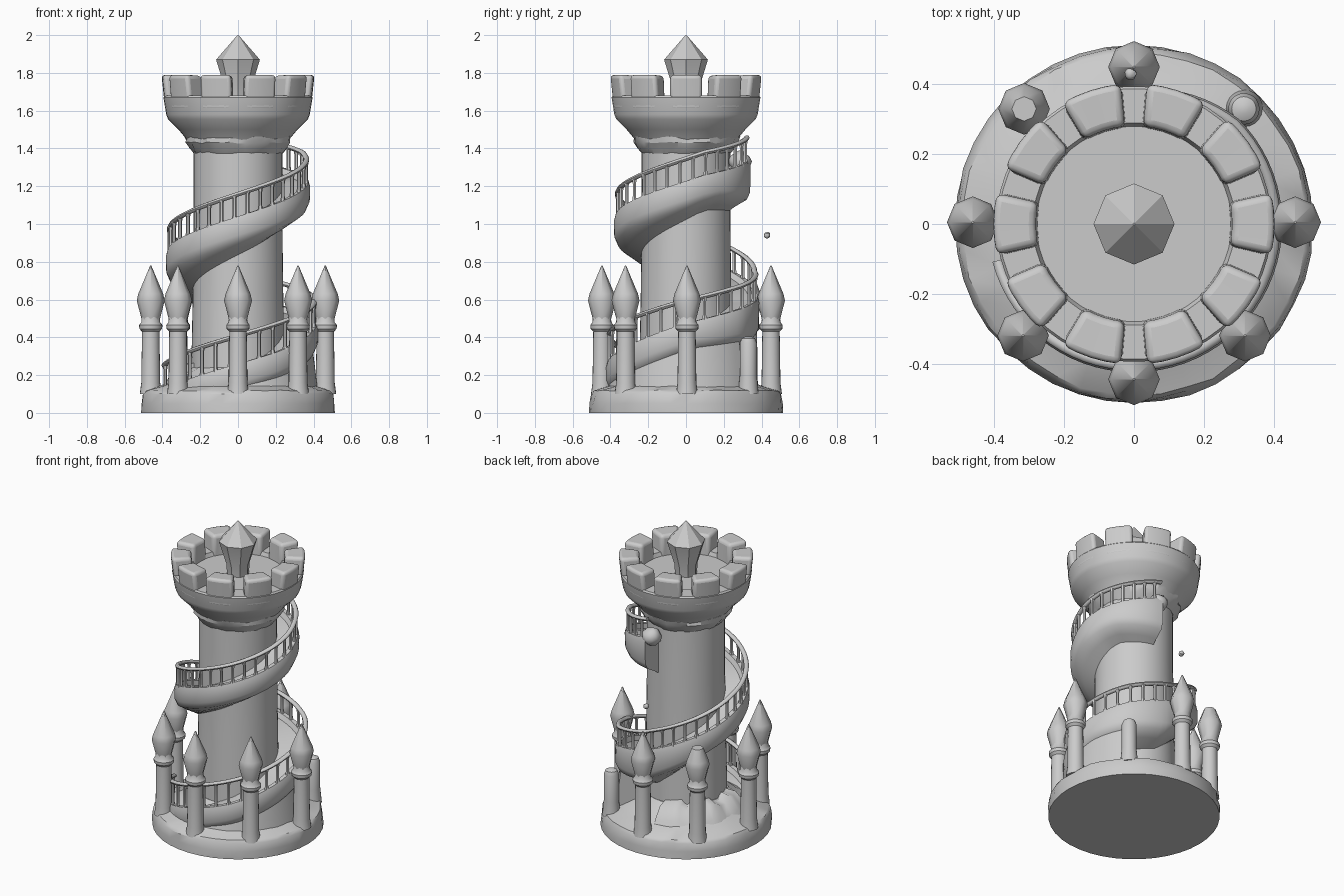
import bpy
import bmesh
import random
from math import sin, cos, radians, pi
from mathutils import Vector

random.seed(4)
if "Cube" in bpy.data.objects:
    bpy.data.objects.remove(bpy.data.objects["Cube"], do_unlink=True)

stone = bpy.data.materials.new("pale grey stone")
stone.use_nodes = True
STONE_COLOUR = (0.6, 0.6, 0.6, 1)
stone.diffuse_color = STONE_COLOUR
stone.node_tree.nodes["Principled BSDF"].inputs["Base Color"].default_value = STONE_COLOUR


def finish(name, bm, angle=35, bevel=0):
    """Turn a bmesh into a shaded stone object."""
    bmesh.ops.recalc_face_normals(bm, faces=bm.faces)
    mesh = bpy.data.meshes.new(name)
    bm.to_mesh(mesh)
    bm.free()
    mesh.materials.append(stone)
    ob = bpy.data.objects.new(name, mesh)
    bpy.context.collection.objects.link(ob)
    bpy.ops.object.select_all(action='DESELECT')
    ob.select_set(True)
    bpy.context.view_layer.objects.active = ob
    bpy.ops.object.shade_smooth_by_angle(angle=radians(angle))
    if bevel:
        mod = ob.modifiers.new("worn edges", 'BEVEL')
        mod.width, mod.segments = bevel, 3


def polar(r, deg, z):
    return Vector((r * cos(radians(deg)), r * sin(radians(deg)), z))


def loft(bm, rings):
    """Bridge equal rings of points and cap both ends."""
    vs = [[bm.verts.new(p) for p in ring] for ring in rings]
    n = len(vs[0])
    for a, b in zip(vs, vs[1:]):
        for j in range(n):
            k = (j + 1) % n
            bm.faces.new((a[j], a[k], b[k], b[j]))
    bm.faces.new(vs[0])
    bm.faces.new(vs[-1])


def lathe(name, profile, sides=48, x=0, y=0, angle=35, rough=0):
    """Revolve (radius, height) pairs into a capped solid."""
    bm = bmesh.new()
    rings = []
    for r, z in profile:
        ring = []
        for i in range(sides):
            j = random.uniform(-rough, rough) if z > 0 else 0
            ring.append(polar(r + j, 360 * i / sides, z + j / 2) + Vector((x, y, 0)))
        rings.append(ring)
    loft(bm, rings)
    finish(name, bm, angle)


def lump(name, centre, radius):
    """Irregular rounded stone."""
    bm = bmesh.new()
    bmesh.ops.create_icosphere(bm, subdivisions=2, radius=radius)
    for v in bm.verts:
        v.co = v.co * random.uniform(.85, 1.1) + Vector(centre)
    finish(name, bm, 40)


# Round plinth with a worn mound
lathe("plinth", [(.513, 0), (.512, .05), (.505, .1), (.493, .118), (.4, .145),
                 (.31, .19), (.25, .24)], 40, rough=.005)

# Tower shaft
lathe("tower_shaft", [(.25, .1), (.24, .6), (.235, 1.0), (.235, 1.42)], 48)

# Flared crown with a rough corbel ring and shallow floor
lathe("corbel_ring", [(.23, 1.37), (.255, 1.40), (.275, 1.43), (.28, 1.46), (.25, 1.49)],
      40, angle=20, rough=.009)
lathe("crown", [(.23, 1.38), (.265, 1.44), (.315, 1.5), (.37, 1.555), (.38, 1.58),
                (.395, 1.67), (.388, 1.68), (.29, 1.68), (.28, 1.655)], 50)

# Ten battlement blocks
for k in range(10):
    bm = bmesh.new()
    rings = []
    for step in range(5):
        u = step / 2 - 1
        low, high = 36 * k + 13.5 * u, 36 * k + 12.5 * u
        rings.append([polar(.275, low, 1.6), polar(.385, low, 1.6),
                      polar(.405, high, 1.79), polar(.282, high, 1.785)])
    loft(bm, rings)
    finish("battlement_%d" % (k + 1), bm, 40, .02)

# Central faceted spire
lathe("roof_spire", [(.065, 1.6), (.07, 1.72), (.116, 1.87), (.003, 2.0)], 8, angle=15)


# Ring of pillars with faceted finials; one is broken short, one is blunt
def pillar(name, x, y, top):
    if top < .5:
        lathe(name, [(.055, .1), (.045, .2), (.045, .37), (.035, .395), (.015, .405)], 20, x, y)
        return
    lathe(name + "_post", [(.058, .1), (.05, .16), (.046, .43), (.06, .445), (.062, .465),
                           (.05, .48), (.047, .52)], 20, x, y)
    tip = .035 if top < .75 else .003
    lathe(name + "_finial", [(.047, .49), (.074, .595), (.066, .63), (tip, top)],
          8, x, y, angle=50)


pillar("front_pillar", 0, -.445, .78)
pillar("back_pillar", 0, .45, .78)
for side, s in (("left", 1), ("right", -1)):
    pillar(side + "_pillar", s * .462, .005, .78)
    pillar("front_" + side + "_pillar", s * .318, -.32, .78)
    pillar("back_" + side + "_pillar", s * .315, .33, .40 if s > 0 else .71)

# Spiral ramp: heading in degrees sets radius, rail height, post height and depth
START, END = -165, 440


def ramp_radius(t):
    if t < 90:
        return .425 - .04 * max(0, t - 45) / 45
    return .382 - .035 * max(0, t - 360) / 80


def rail_height(t):
    if t > 375:
        return 1.389 + .08 * (t - 375) / 65
    dip = .035 * max(0, 1 - abs(t - 85) / 90)
    return .42 + .75 * (t + 90) / 360 - dip


def post_height(t):
    return .13 + .03 * min(1, max(0, -t / 60))


def ramp_sag(t):
    return .06 * max(0, 1 - abs(t - 80) / 70) + .07 * max(0, t - 390) / 50


steps = range(START, END + 1, 5)
bm = bmesh.new()
rings = []
for t in steps:
    r, z, sag = ramp_radius(t), rail_height(t) - post_height(t), ramp_sag(t)
    section = [(.2, -.03), (r - .05, -.03), (r - .035, 0), (r - .008, 0), (r, -.03),
               (r - .002, -.1 - sag), (r - .02, -.14 - sag), (r - .08, -.175 - sag),
               (.2, -.22 - sag)]
    rings.append([polar(a, t, max(z + b, .08 + a * .01)) for a, b in section])
loft(bm, rings)
finish("spiral_ramp", bm, 40)

# Battered wall beneath the lowest turn
bm = bmesh.new()
rings = []
for t in range(-125, 46, 5):
    r, top = ramp_radius(t), max(rail_height(t) - .22, .14)
    rings.append([polar(.2, t, .1), polar(r, t, .1), polar(r - .035, t, top), polar(.2, t, top)])
loft(bm, rings)
finish("ramp_support_wall", bm, 40)

# Rough rubble bank behind the tower
bm = bmesh.new()
rings = []
for t in range(95, 206, 8):
    h = .24 + random.uniform(-.02, .02)
    rings.append([polar(.2, t, .1), polar(.41, t, .1), polar(.37, t, h - .07),
                  polar(.31, t, h), polar(.2, t, h + .02)])
loft(bm, rings)
finish("rubble_bank", bm, 60)

# Handrail swept along the ramp
bm = bmesh.new()
rings = []
for t in steps:
    r, z = ramp_radius(t) - .02, rail_height(t)
    rings.append([polar(r + .015 * cos(pi * i / 4), t, z - .012 + .013 * sin(pi * i / 4))
                  for i in range(8)])
loft(bm, rings)
finish("handrail", bm, 50)

# Balusters under the handrail
bm = bmesh.new()
for t in range(START + 3, END, 11):
    r, z, h = ramp_radius(t) - .02, rail_height(t), post_height(t)
    rings = []
    for height, w in ((-h - .01, .015), (.02 - h, .01), (-.04, .01), (-.012, .015)):
        rings.append([polar(r, t, z + height) + Vector((w * cos(pi * i / 3), w * sin(pi * i / 3), 0))
                      for i in range(6)])
    loft(bm, rings)
finish("balusters", bm, 50)

# Worn lump closing the upper end of the ramp, and a loose stone chip
lump("ramp_end_lump", polar(.29, END, 1.33), .06)
lump("loose_chip", (-.01, .43, .94), .018)
